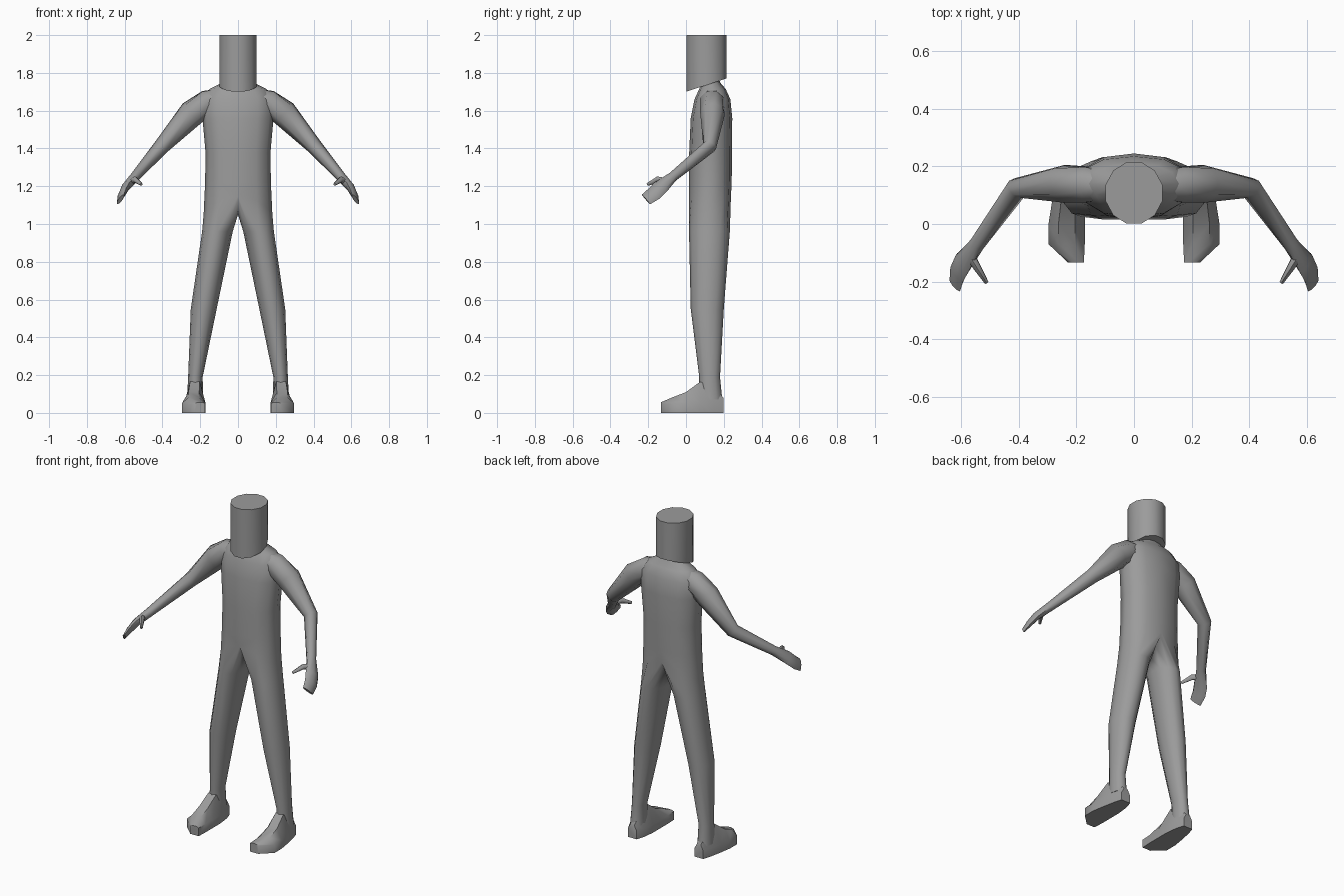
import bpy, bmesh, math
from mathutils import Vector

if "Cube" in bpy.data.objects:
    bpy.data.objects.remove(bpy.data.objects["Cube"])

grey = bpy.data.materials.new("plain grey")
grey.diffuse_color = (0.33, 0.33, 0.33, 1)
grey.use_nodes = True
grey.node_tree.nodes["Principled BSDF"].inputs["Base Color"].default_value = grey.diffuse_color


def loft(name, rings, mirror=True, angle=60):
    """Skin a list of equal-length point rings, cap the ends, mirror across x."""
    bm = bmesh.new()
    vs = [[bm.verts.new(p) for p in r] for r in rings]
    n = len(rings[0])
    for a, b in zip(vs, vs[1:]):
        for i in range(n):
            j = (i + 1) % n
            bm.faces.new((a[i], a[j], b[j], b[i]))
    bm.faces.new(vs[0][::-1])
    bm.faces.new(vs[-1])
    bmesh.ops.recalc_face_normals(bm, faces=bm.faces)
    # open the seam on the centre plane so the halves join
    seam = [f for f in bm.faces if all(abs(v.co.x) < 1e-5 for v in f.verts)]
    bmesh.ops.delete(bm, geom=seam, context='FACES')
    me = bpy.data.meshes.new(name)
    bm.to_mesh(me)
    bm.free()
    me.materials.append(grey)
    ob = bpy.data.objects.new(name, me)
    bpy.context.collection.objects.link(ob)
    bpy.ops.object.select_all(action='DESELECT')
    ob.select_set(True)
    bpy.context.view_layer.objects.active = ob
    bpy.ops.object.shade_smooth_by_angle(angle=math.radians(angle))
    if mirror:
        m = ob.modifiers.new("mirror", 'MIRROR')
        m.use_clip = True
        m.merge_threshold = 0.0005
    return ob


def spow(v, e):
    return math.copysign(abs(v) ** e, v)


def leg_ring(z, x0, x1, yf, yb):
    """Full oval, starting at the front and running round the outside."""
    cx, rx, cy, ry = (x0 + x1) / 2, (x1 - x0) / 2, (yf + yb) / 2, (yb - yf) / 2
    return [(cx + rx * math.sin(k * math.pi / 6), cy - ry * math.cos(k * math.pi / 6), z)
            for k in range(12)]


def torso_ring(z, x1, yf, yb, lift=0.0):
    """Half oval whose inner points lie on the centre plane."""
    cy, ry = (yf + yb) / 2, (yb - yf) / 2
    pts = []
    for k in range(12):
        s, c = math.sin(k * math.pi / 6), math.cos(k * math.pi / 6)
        x = x1 * spow(s, 0.85) if 0 < k < 6 else 0.0
        pts.append((x, cy - ry * spow(c, 0.85), z + lift * c * c))
    return pts


def tube_rings(path, wide, n=8):
    """Oval rings along a path of (centre, wide radius, thin radius)."""
    pts = [Vector(p[0]) for p in path]
    rings = []
    for i, (_, a, b) in enumerate(path):
        d = Vector((0, 0, 0))
        if i > 0:
            d += (pts[i] - pts[i - 1]).normalized()
        if i < len(pts) - 1:
            d += (pts[i + 1] - pts[i]).normalized()
        d.normalize()
        u = (wide - d * wide.dot(d)).normalized()
        v = d.cross(u)
        rings.append([pts[i] + u * a * math.cos(t) + v * b * math.sin(t)
                      for t in (2 * math.pi * k / n for k in range(n))])
    return rings


# body: legs rising into the torso and neck
loft("body", [
    leg_ring(0.07, 0.185, 0.27, 0.07, 0.192),
    leg_ring(0.19, 0.187, 0.264, 0.07, 0.18),
    leg_ring(0.55, 0.113, 0.25, 0.025, 0.2),
    leg_ring(0.96, 0.028, 0.19, 0.016, 0.232),
    torso_ring(1.05, 0.182, 0.015, 0.238, 0.1),
    torso_ring(1.22, 0.174, 0.015, 0.242),
    torso_ring(1.38, 0.172, 0.017, 0.243),
    torso_ring(1.56, 0.188, 0.025, 0.245),
    torso_ring(1.66, 0.19, 0.045, 0.235),
    torso_ring(1.715, 0.15, 0.07, 0.21),
    torso_ring(1.75, 0.08, 0.085, 0.18),
    torso_ring(1.8, 0.06, 0.09, 0.17),
])

# arms with flat mitten hands
palm = Vector((0.4, 0.75, -0.5))
loft("arms", tube_rings([
    ((0.07, 0.135, 1.675), 0.05, 0.05),
    ((0.16, 0.137, 1.645), 0.066, 0.07),
    ((0.245, 0.14, 1.585), 0.066, 0.072),
    ((0.405, 0.125, 1.41), 0.037, 0.042),
    ((0.545, -0.07, 1.25), 0.028, 0.026),
    ((0.595, -0.135, 1.195), 0.045, 0.022),
    ((0.613, -0.17, 1.16), 0.044, 0.018),
    ((0.622, -0.212, 1.13), 0.038, 0.01),
], palm))

# thumbs
loft("thumbs", tube_rings([
    ((0.575, -0.1, 1.225), 0.018, 0.018),
    ((0.545, -0.15, 1.235), 0.017, 0.015),
    ((0.512, -0.203, 1.21), 0.008, 0.008),
], palm, 6))

# feet: y, centre x, half width, top height
feet = [(0.198, 0.225, 0.03, 0.08), (0.15, 0.225, 0.045, 0.14),
        (0.075, 0.228, 0.057, 0.165), (0.0, 0.234, 0.063, 0.11),
        (-0.07, 0.234, 0.063, 0.083), (-0.133, 0.202, 0.028, 0.056)]
loft("feet", [[(cx + w * sx, y, z) for sx, z in
               ((-1, 0), (1, 0), (1, 0.05), (0.45, t), (-0.45, t), (-1, 0.05))]
              for y, cx, w, t in feet], angle=50)

# head: plain column with a slanted lower rim
angles = [math.radians(15 + 30 * k) for k in range(12)]
rim = [(0.102 * math.cos(a), 0.108 + 0.11 * math.sin(a)) for a in angles]
loft("head", [[(x, y, 1.70 + 0.33 * y) for x, y in rim],
              [(x, y, 2.0) for x, y in rim]], mirror=False, angle=50)
